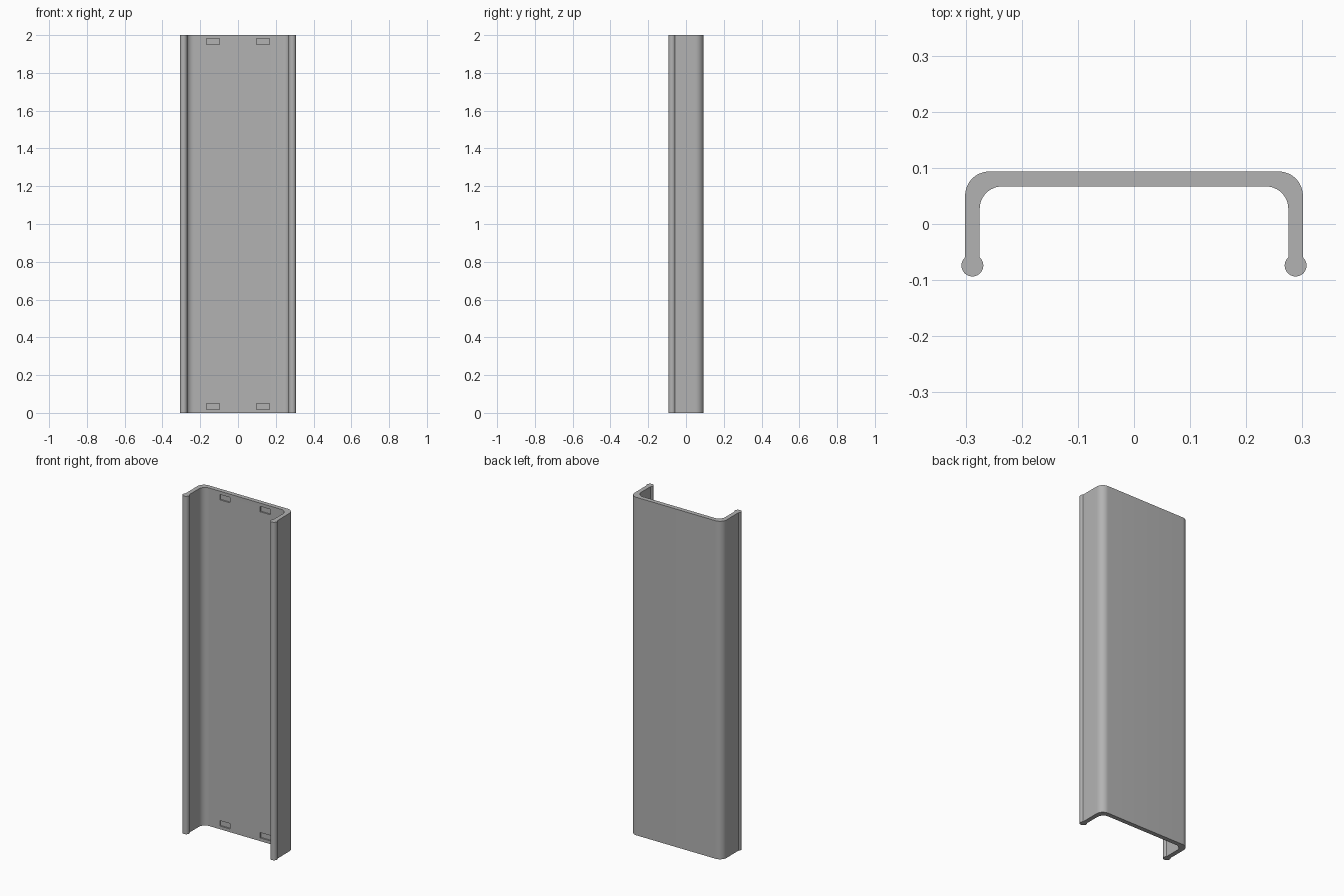
import bpy
import bmesh
from math import cos, sin, radians, sqrt, degrees, asin

HEIGHT = 2.0
OUT_X, IN_X = 0.301, 0.275        # outer and inner faces of the side walls
OUT_Y, IN_Y = 0.0935, 0.067       # back and front faces of the web
OUT_R, IN_R = 0.043, 0.040        # corner radii
BEAD_R = 0.0195                   # rounded lip along each wall
BEAD_X, BEAD_Y = (OUT_X + IN_X) / 2, BEAD_R - OUT_Y

cube = bpy.data.objects.get("Cube")
if cube:
    bpy.data.objects.remove(cube, do_unlink=True)

grey = bpy.data.materials.new("plain grey")
grey.use_nodes = True
colour = (0.45, 0.45, 0.45, 1)
grey.diffuse_color = colour
grey.node_tree.nodes["Principled BSDF"].inputs["Base Color"].default_value = colour


def arc(cx, cy, r, start, end, steps):
    angles = [radians(start + (end - start) * i / steps) for i in range(steps + 1)]
    return [(cx + r * cos(a), cy + r * sin(a)) for a in angles]


def prism(name, outline, z0, z1):
    bm = bmesh.new()
    face = bm.faces.new([bm.verts.new((x, y, z0)) for x, y in outline])
    top = bmesh.ops.extrude_face_region(bm, geom=[face])["geom"]
    bmesh.ops.translate(bm, vec=(0, 0, z1 - z0),
                        verts=[v for v in top if isinstance(v, bmesh.types.BMVert)])
    bmesh.ops.recalc_face_normals(bm, faces=bm.faces)
    mesh = bpy.data.meshes.new(name)
    bm.to_mesh(mesh)
    bm.free()
    mesh.materials.append(grey)
    obj = bpy.data.objects.new(name, mesh)
    bpy.context.collection.objects.link(obj)
    return obj


# Half of the channel section: outer corner, lip bead, inner corner
neck = degrees(asin(sqrt(BEAD_R ** 2 - ((OUT_X - IN_X) / 2) ** 2) / BEAD_R))
half = arc(OUT_X - OUT_R, OUT_Y - OUT_R, OUT_R, 90, 0, 12)
half += arc(BEAD_X, BEAD_Y, BEAD_R, neck, -180 - neck, 28)
half += arc(IN_X - IN_R, IN_Y - IN_R, IN_R, 0, 90, 12)
channel = prism("channel", half + [(-x, y) for x, y in reversed(half)], 0, HEIGHT)

# Shallow rectangular pockets in the inner face, near both ends
cutters = []
for side in (-1, 1):
    for z in (0.035, HEIGHT - 0.035):
        xs = (side * 0.132 - 0.034, side * 0.132 + 0.034)
        outline = [(xs[0], 0.04), (xs[1], 0.04), (xs[1], IN_Y + 0.008), (xs[0], IN_Y + 0.008)]
        cutter = prism("pocket_cutter", outline, z - 0.016, z + 0.016)
        cutter.hide_render = True
        cutters.append(cutter)

bpy.ops.object.select_all(action="DESELECT")
bpy.context.view_layer.objects.active = channel
channel.select_set(True)
for cutter in cutters:
    cut = channel.modifiers.new("pocket", "BOOLEAN")
    cut.operation, cut.solver, cut.object = "DIFFERENCE", "EXACT", cutter
    bpy.ops.object.modifier_apply(modifier=cut.name)
    bpy.data.objects.remove(cutter, do_unlink=True)

bpy.ops.object.shade_smooth_by_angle(angle=radians(30))
